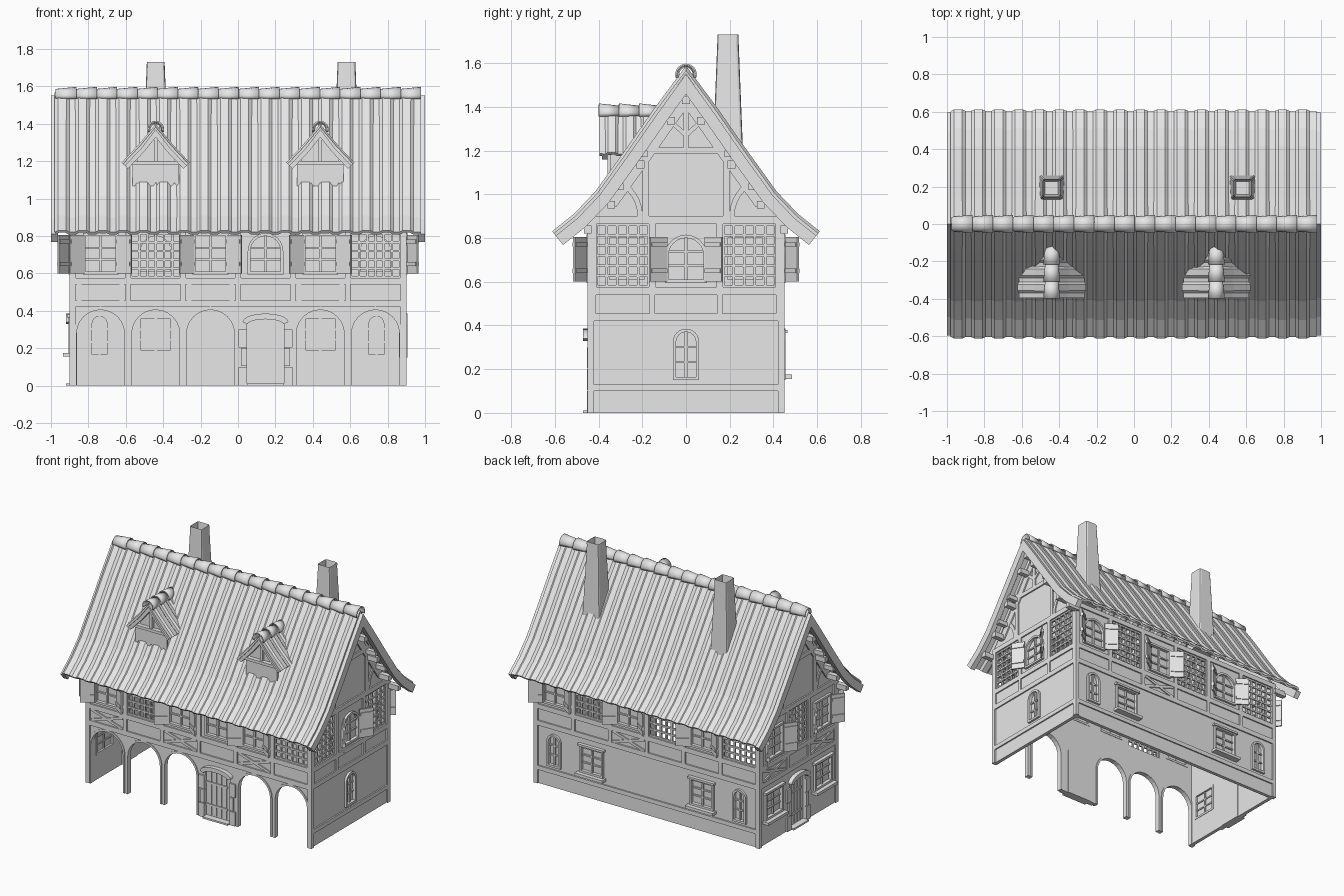
import bpy, bmesh, math
from mathutils import Matrix, Vector
from mathutils.geometry import tessellate_polygon

if "Cube" in bpy.data.objects:
    bpy.data.objects.remove(bpy.data.objects["Cube"])

grey = bpy.data.materials.new("plain_grey")
grey.use_nodes = True
grey.diffuse_color = (0.8, 0.8, 0.8, 1)
grey.node_tree.nodes["Principled BSDF"].inputs["Base Color"].default_value = (0.8, 0.8, 0.8, 1)


def finish(name, bm, thickness=0, smooth=False):
    bmesh.ops.recalc_face_normals(bm, faces=bm.faces)
    mesh = bpy.data.meshes.new(name)
    bm.to_mesh(mesh)
    bm.free()
    mesh.materials.append(grey)
    ob = bpy.data.objects.new(name, mesh)
    bpy.context.collection.objects.link(ob)
    if thickness:
        mod = ob.modifiers.new("thickness", "SOLIDIFY")
        mod.thickness, mod.offset = thickness, 0
    if smooth:
        bpy.ops.object.select_all(action="DESELECT")
        ob.select_set(True)
        bpy.context.view_layer.objects.active = ob
        bpy.ops.object.shade_smooth_by_angle(angle=math.radians(40))


# A facade frame: u runs along the wall, v goes up, w points outwards
def face(degrees, dist=0):
    return (Matrix.Rotation(math.radians(degrees), 4, "Z")
            @ Matrix.Translation((0, -dist, 0)) @ Matrix.Rotation(math.pi / 2, 4, "X"))


def plate(bm, M, outline, w0, w1, holes=()):
    loops = [list(outline), *holes]
    flat = [p for loop in loops for p in loop]
    back, front = [[bm.verts.new(M @ Vector((u, v, w))) for u, v in flat] for w in (w0, w1)]
    if holes:
        tris = tessellate_polygon([[Vector((u, v, 0)) for u, v in loop] for loop in loops])
    else:
        tris = [tuple(range(len(flat)))]
    for t in tris:
        if len(set(t)) == len(t):
            bm.faces.new([back[i] for i in t])
            bm.faces.new([front[i] for i in t])
    start = 0
    for loop in loops:
        n = len(loop)
        for k in range(n):
            a, b = start + k, start + (k + 1) % n
            bm.faces.new((back[a], back[b], front[b], front[a]))
        start += n


def rect(u0, u1, v0, v1):
    return [(u0, v0), (u0, v1), (u1, v1), (u1, v0)]


def arch(uc, width, v0, v1, rise):
    if not rise:
        return rect(uc - width / 2, uc + width / 2, v0, v1)
    top = [(uc - math.cos(math.pi * k / 12) * width / 2,
            v1 - rise + rise * math.sin(math.pi * k / 12)) for k in range(13)]
    return [(uc - width / 2, v0), *top, (uc + width / 2, v0)]


def offset(points, d):
    pts = [Vector(p) for p in points]
    out = []
    for i, p in enumerate(pts):
        dirs = [(b - a).normalized() for a, b in zip(pts[max(i - 1, 0):i + 1], pts[max(i - 1, 0) + 1:i + 2])]
        normals = [Vector((-t.y, t.x)) for t in dirs]
        n = sum(normals, Vector((0, 0))).normalized()
        out.append(tuple(p + n * d / n.dot(normals[0])))
    return out


def strip(points, lo, hi):
    return offset(points, hi) + offset(points, lo)[::-1]


def beam(bm, M, p, q, width=0.03, w0=0, w1=0.01):
    plate(bm, M, strip([p, q], -width / 2, width / 2), w0, w1)


def window(bm, M, uc, width, v0, v1, arched=False, shutters=False, sill=False):
    rise = width / 2 if arched else 0
    opening = arch(uc, width, v0, v1, rise)
    plate(bm, M, arch(uc, width + .03, v0 - .015, v1 + .015, rise and rise + .015), -.028, .016, [opening])
    plate(bm, M, opening, -.014, -.008)
    beam(bm, M, (uc, v0), (uc, v1), .012, -.02, .004)
    for k in (1, 2):
        v = v0 + (v1 - v0) * k / 3
        beam(bm, M, (uc - width / 2, v), (uc + width / 2, v), .01, -.02, .002)
    if sill:
        plate(bm, M, rect(uc - width / 2 - .03, uc + width / 2 + .03, v0 - .035, v0 - .015), 0, .045)
        plate(bm, M, rect(uc - width / 2 - .025, uc + width / 2 + .025, v1 + .01, v1 + .025), 0, .025)
    if shutters:
        for s in (-1, 1):
            H = (M @ Matrix.Translation((uc + s * (width / 2 + .01), 0, .014))
                 @ Matrix.Rotation(-s * .6, 4, "Y"))
            plate(bm, H, rect(*sorted((0, s * .095)), v0 - .01, v1 + .005), 0, .01)
            for v in (v0 + .03, v1 - .04):
                plate(bm, H, rect(*sorted((s * .005, s * .09)), v, v + .02), -.006, .016)
    return opening


def lattice(bm, M, uc, half, v0, v1):
    n, m = round(half * 2 / .045), 6
    for k in range(n + 1):
        u = uc - half + 2 * half * k / n
        beam(bm, M, (u, v0), (u, v1), .012, -.014, -.002)
    for k in range(m + 1):
        v = v0 + (v1 - v0) * k / m
        beam(bm, M, (uc - half, v), (uc + half, v), .012, -.012, 0)


def door(bm, M, uc, width, v1):
    leaf = arch(uc, width, 0, v1, .03)
    plate(bm, M, leaf, -.03, -.015)
    for k in range(1, 5):
        u = uc - width / 2 + width * k / 5
        beam(bm, M, (u, .02), (u, v1 - .03), .005, -.016, -.011)
    for v in (.09, .25):
        beam(bm, M, (uc - width / 2, v), (uc + width * .35, v), .015, -.016, -.008)
    plate(bm, M, strip(leaf[1:-1], -.005, .025), 0, .03)
    plate(bm, M, rect(uc - width / 2, uc + width / 2, 0, .012), -.03, .03)
    for s in (-1, 1):
        for v0, v, t in ((0, .1, .045), (.105, .2, .03), (.205, .3, .045)):
            e = uc + s * width / 2
            plate(bm, M, rect(*sorted((e, e + s * t)), v0, v), -.02, .012)


# Roof curve from ridge to eave, mirrored into one arch
half = [(0, 1.56), (.13, 1.38), (.27, 1.18), (.4, 1.0), (.5, .895), (.6, .815)]
ROOF = [(-u, v) for u, v in half[:0:-1]] + half
LOW, HIGH = .575, .865


def facade(name, M, span, low_open, low_windows, bays, crosses, gable):
    wall, trim, win = bmesh.new(), bmesh.new(), bmesh.new()
    holes = [window(win, M, *w) for w in low_windows]
    # Upper storey: windows and open lattices
    for uc, h, kind in bays:
        if kind == "lattice":
            lattice(win, M, uc, h - .015, LOW + .005, HIGH - .005)
            holes.append(rect(uc - h + .01, uc + h - .01, LOW + .003, HIGH - .003))
        else:
            holes.append(window(win, M, uc, .16, .61, .8, "arch" in kind, "shut" in kind))
        for s in (-1, 1):
            beam(trim, M, (uc + s * h, LOW), (uc + s * h, HIGH))
            beam(trim, M, (uc + s * h, .455), (uc + s * h, .54), .025)
    # Wall sheet with its openings
    outline = [(-span, 0)] + [p for o in low_open for p in o] + [(span, 0)]
    if gable:
        inner = [(u, v - .045) for u, v in ROOF if abs(u) < span]
        outline += [(span, .9), *inner[::-1], (-span, .9)]
    else:
        outline += [(span, .9), (-span, .9)]
    plate(wall, M, outline, -.025, 0, holes)
    # Rails, corner posts and crossed braces
    edge = span + .01
    for v0, v1 in ((.42, .455), (.54, LOW), (HIGH, .9)):
        plate(trim, M, rect(-edge, edge, v0, v1), 0, .01)
    for s in (-1, 1):
        plate(trim, M, rect(*sorted((s * edge, s * (edge - .03))), 0, HIGH), 0, .01)
    for i in crosses:
        uc, h, _ = bays[i]
        for s in (-1, 1):
            beam(trim, M, (uc - h + .02, .4975 - s * .04), (uc + h - .02, .4975 + s * .04), .018, 0, .008)
    if gable:
        # Gable framing with curved braces
        beam(trim, M, (-.23, 1.2), (.23, 1.2))
        beam(trim, M, (0, 1.2), (0, 1.49), .025)
        plate(trim, M, strip([p for p in ROOF if abs(p[0]) < .41], -.1, -.05), 0, .01)
        for s in (-1, 1):
            beam(trim, M, (s * .185, .9), (s * .185, 1.23))
            beam(trim, M, (0, 1.27), (s * .1, 1.36), .02)
            curve = [(s * (.37 - .16 * math.cos(a * .2)), .9 + .17 * math.sin(a * .2)) for a in range(6)]
            plate(trim, M, strip(curve, -.012, .012), 0, .008)
    for part, bm in (("wall", wall), ("timbers", trim), ("windows", win)):
        finish(f"{name}_{part}", bm)


FRONT, RIGHT, BACK, LEFT = face(0, .44), face(90, .89), face(180, .44), face(270, .89)
CENTRES = [-.735, -.44, -.147, .147, .44, .735]


def long_bays(*kinds):
    return [(c, .147, k) for c, k in zip(CENTRES, kinds)]


# Front arcade with a door in the fourth bay
arches = [arch(c, .256, 0, .405, .128) for c in CENTRES]
arches[3] = arch(.147, .2, 0, .36, .03)
facade("front", FRONT, .89, arches, [],
       long_bays("shut", "lattice", "shut", "arch", "shut", "lattice"), (0, 2, 4), False)
bm = bmesh.new()
for i, a in enumerate(arches):
    if i != 3:
        plate(bm, FRONT, strip(a, 0, .014), -.03, .006)
door(bm, FRONT, .147, .2, .36)
finish("front_arch_rims_and_door", bm)

# Back wall
low = [(s * .74, .08, .165, .37, True) for s in (-1, 1)]
low += [(s * .44, .16, .19, .355, False, False, True) for s in (-1, 1)]
facade("back", BACK, .89, [], low,
       long_bays("arch shut", "lattice", "shut", "lattice", "arch shut", "lattice"), (2,), False)

# Gable ends
facade("right_gable", RIGHT, .44, [], [(0, .09, .165, .37, True)],
       [(-.29, .135, "lattice"), (0, .155, "arch shut"), (.29, .135, "lattice")], (), True)
facade("left_gable", LEFT, .44, [arch(0, .17, 0, .36, .03)],
       [(s * .28, .17, .19, .355, False, False, True) for s in (-1, 1)],
       [(-.27, .15, "shut"), (0, .12, "lattice"), (.27, .15, "shut")], (0, 2), True)
bm = bmesh.new()
door(bm, LEFT, 0, .17, .36)
finish("left_door", bm)
bm = bmesh.new()
plate(bm, RIGHT, rect(-.45, .45, .1, .13), 0, .01)
plate(bm, BACK, rect(-.9, .9, .1, .13), 0, .01)
finish("plinth_rails", bm)


def tiled_roof(name, M, profile, w0, w1, ribs, amp):
    bm = bmesh.new()
    pitch = (w1 - w0) / ribs
    stops = [(i + t, level) for i in range(ribs) for t, level in ((0, 0), (.15, 1), (.5, 1), (.65, 0))]
    rows = []
    for t, level in stops + [(ribs, 0)]:
        rows.append([bm.verts.new(M @ Vector((u, v, w0 + pitch * t))) for u, v in offset(profile, amp * level)])
    for a, b in zip(rows, rows[1:]):
        for k in range(len(a) - 1):
            bm.faces.new((a[k], a[k + 1], b[k + 1], b[k]))
    finish(name, bm, .016)


def ridge_tiles(name, M, v, w0, w1, count, radius):
    bm = bmesh.new()
    step = (w1 - w0) / count
    for i in range(count):
        ends = []
        for w, r in ((w0 + i * step, radius * .75), (w0 + (i + 1) * step + .004, radius)):
            angles = [math.radians(-20 + 22 * k) for k in range(11)]
            ends.append([bm.verts.new(M @ Vector((r * math.cos(a), v + r * math.sin(a), w))) for a in angles])
        for k in range(10):
            bm.faces.new((ends[0][k], ends[0][k + 1], ends[1][k + 1], ends[1][k]))
    finish(name, bm, .007, True)


# Main roof, ridge, barge boards and purlin ends
ALONG = face(90)
tiled_roof("main_roof", ALONG, ROOF, -.975, .975, 18, .012)
ridge_tiles("ridge_tiles", ALONG, 1.548, -.975, .975, 18, .046)
bm = bmesh.new()
for M in (face(90), face(270)):
    plate(bm, M, strip(ROOF, -.06, -.006), .962, 1.0)
    for u, v in offset(ROOF, -.075):
        if abs(u) < .5:
            plate(bm, M, rect(u - .018, u + .018, v - .018, v + .018), .88, .975)
    for u, v in ((.19, 1.18), (.3, 1.03)):
        for s in (-1, 1):
            plate(bm, M, rect(s * u - .015, s * u + .015, v - .01, v + .02), .88, .975)
finish("barge_boards_and_purlins", bm)

# Dormers with scalloped apron boards
for side, x in (("right", -.44), ("left", .44)):
    M = Matrix.Translation((x, 0, 0)) @ face(0)
    gable = [(-.17, 1.18), (-.08, 1.275), (0, 1.375), (.08, 1.275), (.17, 1.18)]
    tiled_roof(f"{side}_dormer_roof", M, gable, .15, .395, 3, .01)
    ridge_tiles(f"{side}_dormer_ridge", M, 1.37, .12, .395, 3, .042)
    bm = bmesh.new()
    plate(bm, M, [(-.1, 1.02), (-.1, 1.23), (0, 1.35), (.1, 1.23), (.1, 1.02)], .16, .345)
    teeth = [(-.125 + .25 * k / 10, 1.05 + .035 * (k % 2)) for k in range(11)]
    plate(bm, M, [*teeth, (.125, 1.185), (-.125, 1.185)], .345, .36)
    beam(bm, M, (-.14, 1.19), (.14, 1.19), .02, .34, .375)
    beam(bm, M, (0, 1.19), (0, 1.35), .02, .34, .365)
    plate(bm, M, strip(gable, -.03, -.004), .36, .385)
    finish(f"{side}_dormer_front", bm)

# Tapered hollow chimneys
for side, x in (("right", -.44), ("left", .58)):
    bm = bmesh.new()
    bmesh.ops.create_cube(bm, size=1)
    for v in bm.verts:
        r = .095 if v.co.z > 0 else .145
        v.co = (x + v.co.x * r, .192 + v.co.y * r, 1.73 if v.co.z > 0 else 1.1)
    top = max(bm.faces, key=lambda f: f.calc_center_median().z)
    bmesh.ops.inset_region(bm, faces=[top], thickness=.018)
    bmesh.ops.translate(bm, verts=top.verts, vec=(0, 0, -.12))
    edges = [e for e in bm.edges if abs(e.verts[0].co.z - e.verts[1].co.z) > .3]
    bmesh.ops.bevel(bm, geom=edges, offset=.012, segments=2, affect="EDGES", profile=.5)
    finish(f"{side}_chimney", bm)
